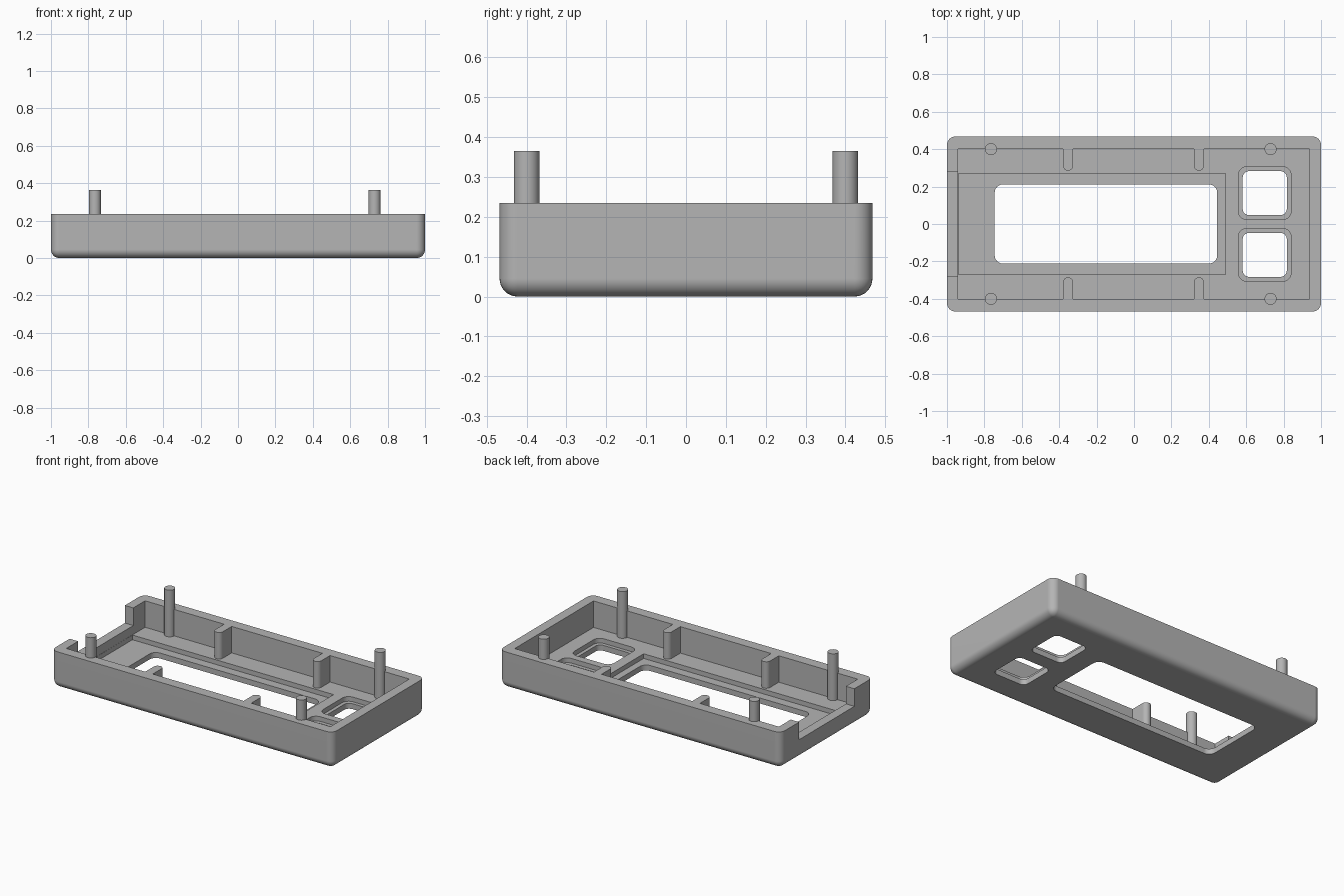
import bpy
import bmesh
import math

cube = bpy.data.objects.get("Cube")
if cube:
    bpy.data.objects.remove(cube, do_unlink=True)

TOP, FLOOR, LEDGE = 0.235, 0.065, 0.035

grey = bpy.data.materials.new("Grey plastic")
grey.use_nodes = True
grey.diffuse_color = (0.46, 0.46, 0.46, 1)
for node in grey.node_tree.nodes:
    if node.type == 'BSDF_PRINCIPLED':
        node.inputs["Base Color"].default_value = grey.diffuse_color


def finish(name, bm):
    bmesh.ops.recalc_face_normals(bm, faces=bm.faces[:])
    mesh = bpy.data.meshes.new(name)
    bm.to_mesh(mesh)
    bm.free()
    mesh.materials.append(grey)
    obj = bpy.data.objects.new(name, mesh)
    bpy.context.collection.objects.link(obj)
    return obj


def prism(name, x0, x1, y0, y1, z0, z1, radius=0.0, steps=8):
    """Upright block with rounded vertical edges."""
    bm = bmesh.new()
    pts = []
    corners = [(x1, y1, -1, -1), (x0, y1, 1, -1), (x0, y0, 1, 1), (x1, y0, -1, 1)]
    for i, (x, y, sx, sy) in enumerate(corners):
        if radius == 0:
            pts.append((x, y))
            continue
        for k in range(steps + 1):
            a = math.pi / 2 * (i + k / steps)
            pts.append((x + radius * (sx + math.cos(a)),
                        y + radius * (sy + math.sin(a))))
    face = bm.faces.new([bm.verts.new((x, y, z0)) for x, y in pts])
    up = bmesh.ops.extrude_face_region(bm, geom=[face])["geom"]
    bmesh.ops.translate(bm, vec=(0, 0, z1 - z0),
                        verts=[v for v in up if isinstance(v, bmesh.types.BMVert)])
    bmesh.ops.remove_doubles(bm, verts=bm.verts[:], dist=1e-5)
    return finish(name, bm)


def cut(body, cutter):
    mod = body.modifiers.new("cut", 'BOOLEAN')
    mod.operation = 'DIFFERENCE'
    mod.solver = 'EXACT'
    mod.object = cutter
    bpy.context.view_layer.objects.active = body
    bpy.ops.object.modifier_apply(modifier=mod.name)
    bpy.data.objects.remove(cutter, do_unlink=True)


# Outer shell, rounded on the upright and bottom edges
bm = bmesh.new()
bmesh.ops.create_cube(bm, size=1)
for v in bm.verts:
    v.co = (v.co.x * 2, v.co.y * 0.936, (v.co.z + 0.5) * TOP)
rounded = [e for e in bm.edges if min(v.co.z for v in e.verts) < 0.01]
bmesh.ops.bevel(bm, geom=rounded, offset=0.045, segments=8, profile=0.5, affect='EDGES')
shell = finish("case_shell", bm)

# Cavity, end notch, display recess and window
cut(shell, prism("cavity", -0.94, 0.937, -0.4, 0.4, FLOOR, 0.4))
cut(shell, prism("end_notch", -1.1, -0.9, -0.28, 0.28, 0.122, 0.4))
cut(shell, prism("display_recess", -0.939, 0.49, -0.27, 0.27, LEDGE, 0.1))
cut(shell, prism("display_window", -0.745, 0.445, -0.212, 0.212, -0.1, 0.1, 0.045))

# Two stepped button openings
for y in (-0.165, 0.165):
    for half, z, r in ((0.141, LEDGE, 0.045), (0.118, -0.1, 0.035)):
        cut(shell, prism("button_opening", 0.699 - half, 0.699 + half,
                         y - half, y + half, z, 0.1, r))

# Ribs and posts along both long walls
parts = [shell]
for side, s in (("front", -1), ("back", 1)):
    for x in (-0.352, 0.347):
        w = 0.027
        rib = prism(side + "_rib", x - w, x + w, 0.285, 0.43, FLOOR, TOP, 0)
        bpy.data.objects.remove(rib, do_unlink=True)
        bm = bmesh.new()
        arc = [(x + w * math.cos(math.pi * (1 + k / 12)),
                s * (0.312 + w * math.sin(math.pi * (1 + k / 12)))) for k in range(13)]
        outline = arc + [(x + w, s * 0.4), (x - w, s * 0.4)]
        face = bm.faces.new([bm.verts.new((px, py, FLOOR)) for px, py in outline])
        up = bmesh.ops.extrude_face_region(bm, geom=[face])["geom"]
        bmesh.ops.translate(bm, vec=(0, 0, TOP - FLOOR),
                            verts=[v for v in up if isinstance(v, bmesh.types.BMVert)])
        parts.append(finish(side + "_rib", bm))
    for x in (-0.765, 0.73):
        parts.append(prism(side + "_post", x - 0.032, x + 0.032, s * 0.4 - 0.032,
                           s * 0.4 + 0.032, FLOOR, 0.365, 0.032))

# Smooth the rounded surfaces, keep the corners crisp
bpy.ops.object.select_all(action='DESELECT')
for obj in parts:
    obj.select_set(True)
bpy.context.view_layer.objects.active = shell
bpy.ops.object.shade_smooth_by_angle(angle=math.radians(30))
for obj in parts:
    obj.modifiers.new("even_shading", 'WEIGHTED_NORMAL').keep_sharp = True
